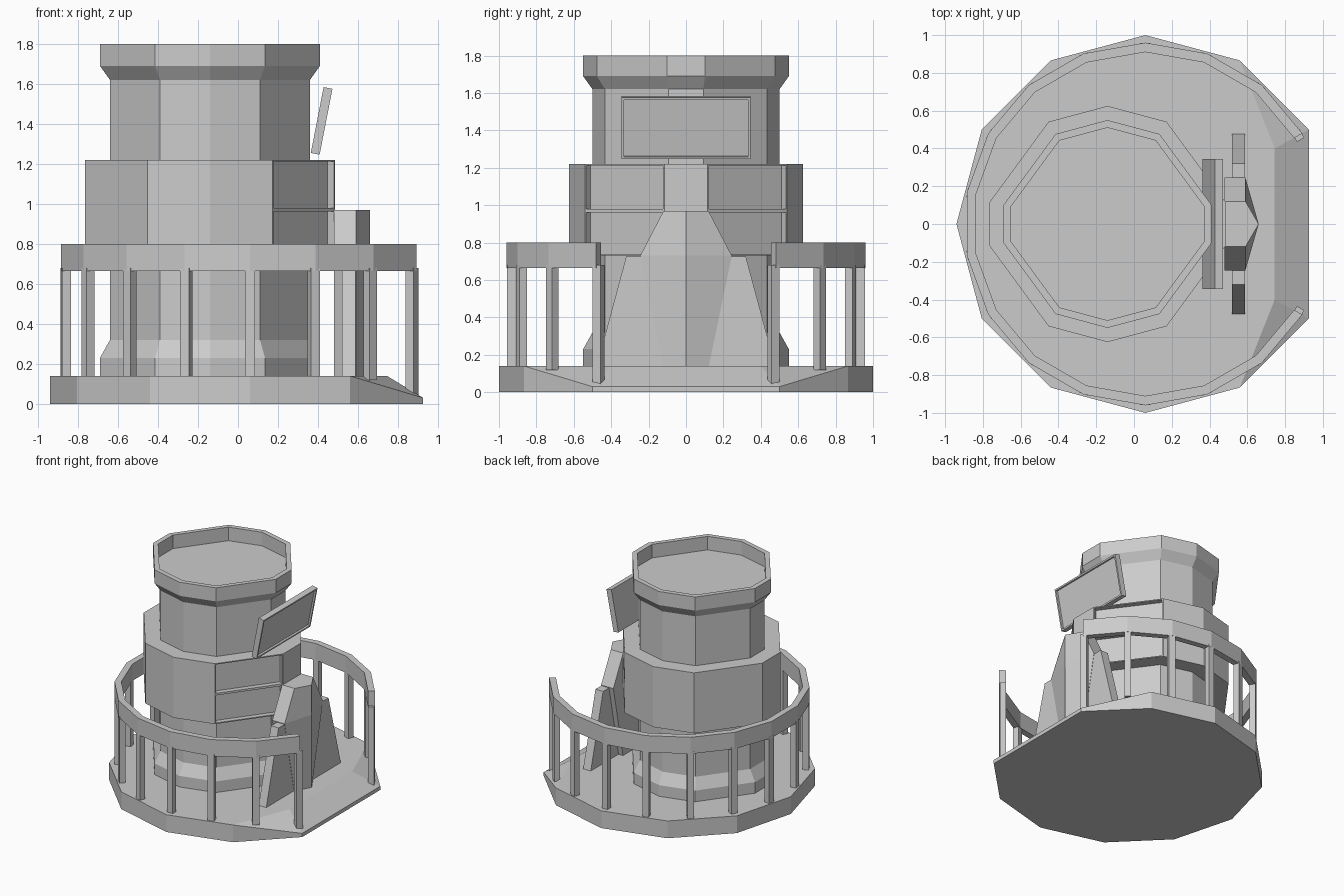
import bpy, bmesh
from math import sin, cos, radians
from mathutils import Matrix, Vector

if "Cube" in bpy.data.objects:
    bpy.data.objects.remove(bpy.data.objects["Cube"])


def finish(name, bm):
    bmesh.ops.recalc_face_normals(bm, faces=bm.faces)
    me = bpy.data.meshes.new(name)
    bm.to_mesh(me)
    bm.free()
    ob = bpy.data.objects.new(name, me)
    bpy.context.collection.objects.link(ob)
    return ob


def loft(rings, closed=False):
    """Skin a list of equal-length point rings; cap the ends unless closed."""
    bm = bmesh.new()
    vs = [[bm.verts.new(p) for p in r] for r in rings]
    n = len(vs[0])
    pairs = list(zip(vs, vs[1:])) + ([(vs[-1], vs[0])] if closed else [])
    for a, b in pairs:
        for i in range(n):
            bm.faces.new((a[i], a[(i + 1) % n], b[(i + 1) % n], b[i]))
    if not closed:
        bm.faces.new(vs[0])
        bm.faces.new(vs[-1])
    return bm


CX = 0.06   # centre of deck and railing
TX = -0.14  # centre of tower


def polar(r, deg, z):
    return (CX + r * cos(radians(deg)), r * sin(radians(deg)), z)


# Deck: twelve-sided slab with one corner cut off and a ramp on that side
bm = bmesh.new()
angles = range(30, 331, 30)
low = [bm.verts.new(polar(1, a, 0)) for a in angles]
top = [bm.verts.new(polar(1, a, 0.03 if a in (30, 330) else 0.14)) for a in angles]
m1 = bm.verts.new((0.745, 0.40, 0.14))
m2 = bm.verts.new((0.745, -0.40, 0.14))
n = len(low)
for i in range(n):
    j = (i + 1) % n
    bm.faces.new((low[i], low[j], top[j], top[i]))
bm.faces.new(low)
bm.faces.new([m1] + top[1:-1] + [m2])
bm.faces.new((m1, m2, top[-1], top[0]))
bm.faces.new((top[0], top[1], m1))
bm.faces.new((top[-1], m2, top[-2]))
finish("deck", bm)

# Railing: band swept round the deck, with a post at every corner
rail_angles = range(30, 331, 20)
section = [(0.91, 0.665), (0.96, 0.665), (0.96, 0.80), (0.91, 0.80)]
finish("railing_band", loft([[polar(r, a, z) for r, z in section] for a in rail_angles]))
for a in rail_angles:
    z0 = 0.035 if a in (30, 330) else 0.12
    bm = bmesh.new()
    bmesh.ops.create_cube(bm, size=1)
    mat = (Matrix.Translation(polar(0.935, a, (z0 + 0.68) / 2))
           @ Matrix.Rotation(radians(a), 4, 'Z')
           @ Matrix.Diagonal((0.045, 0.05, 0.68 - z0, 1)))
    bmesh.ops.transform(bm, matrix=mat, verts=bm.verts)
    finish("railing_post", bm)

# Tower cross-section: ten sides, with narrow faces at left and right
quarter = [(1, 0.185), (0.5, 0.866)]
half = quarter + [(0, 1)] + [(-x, y) for x, y in reversed(quarter)]
outline = half + [(x, -y) for x, y in reversed(half)]


def ring(r, z):
    return [(TX + r * x, r * y, z) for x, y in outline]


# Tower shaft with flared foot, flared crown and sunken roof
profile = [(0.55, 0.13), (0.55, 0.23), (0.50, 0.32), (0.50, 1.62),
           (0.55, 1.69), (0.55, 1.80), (0.51, 1.80), (0.51, 1.69)]
finish("tower_shaft", loft([ring(r, z) for r, z in profile]))

# Wide middle storey with two sunken panels on each angled right face
bm = loft([ring(0.625, z) for z in (0.73, 0.97, 1.22)])
bmesh.ops.recalc_face_normals(bm, faces=bm.faces)
panels = [f for f in bm.faces if f.normal.x > 0.6 and 0.3 < abs(f.normal.y) < 0.8]
bmesh.ops.inset_individual(bm, faces=panels, thickness=0.012, depth=0)
bmesh.ops.inset_individual(bm, faces=panels, thickness=0.0005, depth=-0.04)
finish("middle_storey", bm)

# Pointed buttress in front of the tower
finish("buttress", loft([[(0.48, -w, z), (0.59, -w, z), (0.66, 0, z), (0.59, w, z), (0.48, w, z)]
                         for w, z in ((0.12, 0.13), (0.245, 0.73), (0.12, 0.97))]))

# Side wings of the buttress
wing = [(-0.48, 0.13), (0.48, 0.13), (0.32, 0.725), (-0.32, 0.725)]
finish("buttress_wings", loft([[(x, y, z) for y, z in wing] for x in (0.52, 0.588)]))

# Tilted sign board with a sunken face
bm = bmesh.new()
bmesh.ops.create_cube(bm, size=1)
bmesh.ops.transform(bm, matrix=Matrix.Diagonal((0.045, 0.69, 0.335, 1)), verts=bm.verts)
face = [f for f in bm.faces if f.normal.x > 0.9]
bmesh.ops.inset_individual(bm, faces=face, thickness=0.018, depth=0)
bmesh.ops.inset_individual(bm, faces=face, thickness=0.001, depth=-0.015)
board = finish("sign_board", bm)
board.location = Vector((0.418, 0, 1.415))
board.rotation_euler = (0, radians(11), 0)
